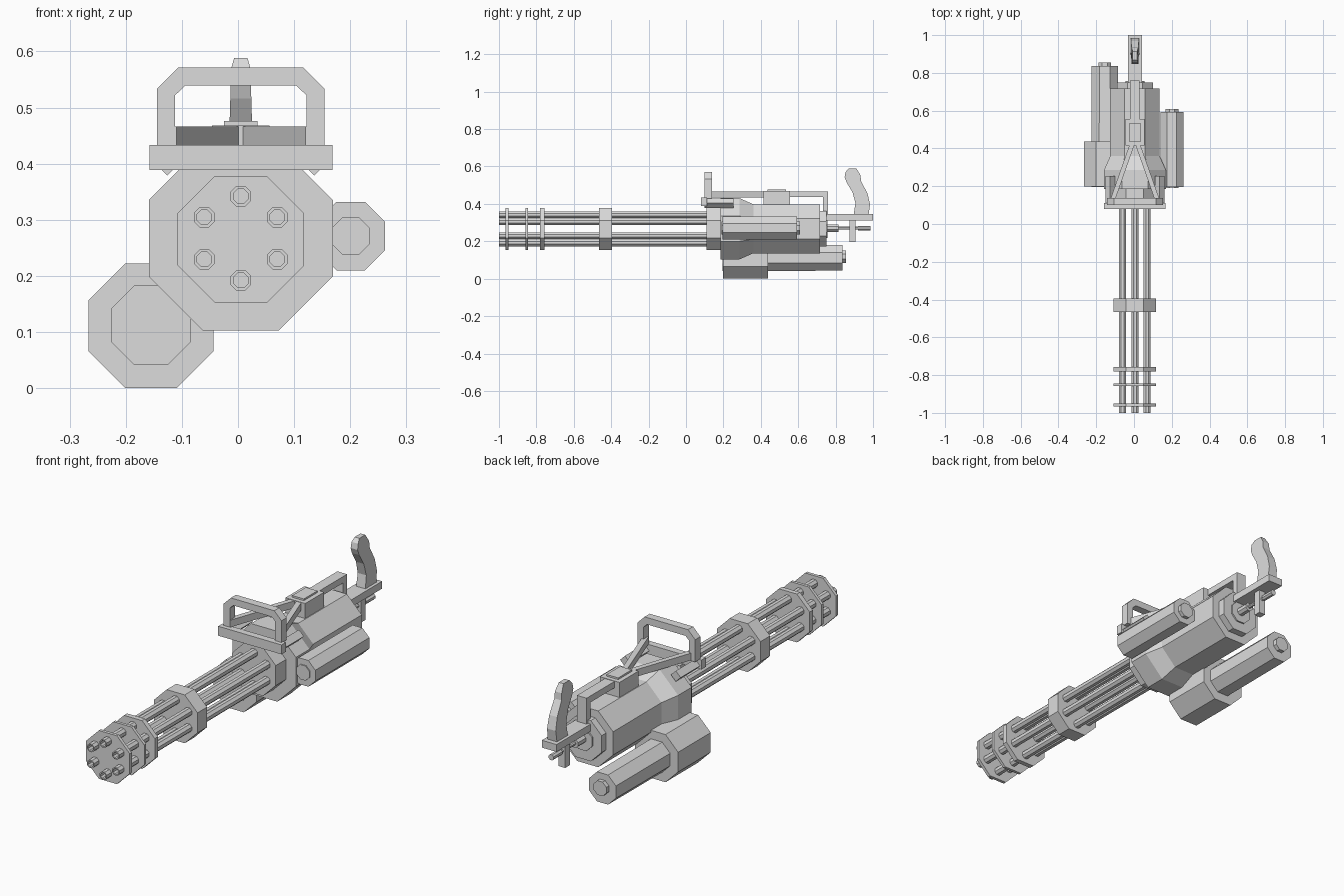
import bpy, bmesh, math
from mathutils import Vector

old = bpy.data.objects.get("Cube")
if old:
    bpy.data.objects.remove(old, do_unlink=True)

GREY = (0.72, 0.72, 0.72, 1.0)
metal = bpy.data.materials.new("plain_grey")
metal.use_nodes = True
metal.diffuse_color = GREY
metal.node_tree.nodes["Principled BSDF"].inputs["Base Color"].default_value = GREY

CX, CZ = 0.005, 0.267  # barrel axis


def finish(name, bm):
    bmesh.ops.recalc_face_normals(bm, faces=bm.faces)
    mesh = bpy.data.meshes.new(name)
    bm.to_mesh(mesh)
    bm.free()
    mesh.materials.append(metal)
    obj = bpy.data.objects.new(name, mesh)
    bpy.context.scene.collection.objects.link(obj)
    return obj


def octagon(name, x, z, steps, bore=0, depth=0.04):
    """Eight-sided turned part along y; steps are (y, half width across flats)."""
    bm = bmesh.new()
    k = 1 / math.cos(math.pi / 8)
    steps = list(steps)
    if bore:
        steps = [(steps[0][0] + depth, bore), (steps[0][0], bore)] + steps
    rings = []
    for y, r in steps:
        angles = [math.pi / 8 + i * math.pi / 4 for i in range(8)]
        rings.append([bm.verts.new((x + r * k * math.cos(a), y, z + r * k * math.sin(a)))
                      for a in angles])
    for a, b in zip(rings, rings[1:]):
        for i in range(8):
            j = (i + 1) % 8
            bm.faces.new((a[i], a[j], b[j], b[i]))
    bm.faces.new(rings[0])
    bm.faces.new(rings[-1])
    return finish(name, bm)


def box(name, x, y, z):
    """Box from (min, max) pairs."""
    bm = bmesh.new()
    bmesh.ops.create_cube(bm, size=1)
    for v in bm.verts:
        v.co = [lo + (hi - lo) * (c + 0.5) for c, (lo, hi) in zip(v.co, (x, y, z))]
    return finish(name, bm)


def extrude(name, points, offset):
    """Solid made by sweeping a flat outline along an offset."""
    bm = bmesh.new()
    face = bm.faces.new([bm.verts.new(p) for p in points])
    result = bmesh.ops.extrude_face_region(bm, geom=[face], use_keep_orig=True)
    moved = [g for g in result["geom"] if isinstance(g, bmesh.types.BMVert)]
    bmesh.ops.translate(bm, verts=moved, vec=Vector(offset))
    return finish(name, bm)


# Six hollow barrels
for i in range(6):
    a = math.pi / 2 + i * math.pi / 3
    octagon(f"barrel_{i + 1}", CX + 0.075 * math.cos(a), CZ + 0.075 * math.sin(a),
            [(-1, 0.0185), (0.15, 0.0185)], bore=0.013)

# Barrel clamps
clamps = {"muzzle_disc": (-0.965, -0.95), "second_disc": (-0.858, -0.844),
          "third_disc": (-0.78, -0.757), "middle_clamp": (-0.466, -0.395),
          "rear_clamp": (0.11, 0.19)}
for name, (y0, y1) in clamps.items():
    octagon(name, CX, CZ - 0.002, [(y0, 0.1125), (y1, 0.1125)])

# Main housing with stepped back
octagon("housing", CX, CZ, [(0.185, 0.164), (0.285, 0.164), (0.36, 0.131), (0.717, 0.131)])
octagon("housing_back_cap", CX, CZ, [(0.71, 0.095), (0.75, 0.095)])
octagon("housing_back_boss", CX, CZ, [(0.74, 0.05), (0.757, 0.05)])

# Lower drum on the right, with motor tube
octagon("drum", -0.155, 0.111, [(0.198, 0.111), (0.438, 0.111)])
octagon("drum_tube", -0.155, 0.112, [(0.195, 0.071), (0.836, 0.069)])
octagon("drum_tube_tip", -0.155, 0.118, [(0.83, 0.033), (0.855, 0.033)])

# Side canister on the left
octagon("canister", 0.201, 0.271, [(0.195, 0.061), (0.593, 0.061)])
octagon("canister_tip", 0.201, 0.271, [(0.19, 0.034), (0.61, 0.034)])

# Front crossbar and diamond rods behind it
box("crossbar", (-0.158, 0.168), (0.08, 0.112), (0.389, 0.433))
for side, s in (("left", 1), ("right", -1)):
    x, r, z = CX + s * 0.131, 0.025, 0.404
    extrude(f"{side}_rod", [(x + r, 0.1, z), (x, 0.1, z + r), (x - r, 0.1, z), (x, 0.1, z - r)],
            (0, 0.155, 0))
    # Slanted frame bars
    xa, xb, w = CX + s * 0.128, CX + s * 0.012, 0.013
    extrude(f"{side}_frame_bar", [(xa - w, 0.1, 0.433), (xa + w, 0.1, 0.433),
                                  (xb + w, 0.43, 0.433), (xb - w, 0.43, 0.433)],
            (0, 0, 0.033))

# Carry handle: mirrored chamfered arch
outer = [(0.149, 0.43), (0.149, 0.534), (0.112, 0.571)]
inner = [(0.117, 0.43), (0.117, 0.522), (0.099, 0.539)]


def arch(half):
    return half + [(-x, z) for x, z in reversed(half)]


outline = arch(outer) + arch(inner)[::-1]
extrude("carry_handle", [(CX + x, 0.1, z) for x, z in outline], (0, 0.038, 0))

# Top box, spine and rear post
box("top_box", (-0.046, 0.056), (0.415, 0.555), (0.39, 0.468))
box("top_box_lid", (-0.025, 0.035), (0.435, 0.535), (0.46, 0.476))
box("spine", (-0.02, 0.03), (0.54, 0.76), (0.436, 0.466))
box("rear_post", (-0.02, 0.03), (0.732, 0.76), (0.33, 0.45))
box("rear_plate", (-0.033, 0.043), (0.7, 1.0), (0.311, 0.345))

# Curved rear grip, thinner towards the top
grip_side = [(0.896, 0.34), (0.906, 0.404), (0.89, 0.463), (0.858, 0.516), (0.848, 0.543),
             (0.853, 0.57), (0.869, 0.588), (0.912, 0.588), (0.933, 0.553), (0.936, 0.521),
             (0.97, 0.457), (0.984, 0.398), (0.976, 0.34)]
grip = extrude("grip", [(-1, y, z) for y, z in grip_side], (2, 0, 0))
for v in grip.data.vertices:
    half = 0.024 - 0.03 * (v.co.z - 0.34)
    if v.co.z > 0.58:
        half = 0.012
    v.co.x = CX + half * v.co.x

# Trigger lever and rear rod
box("trigger_lever", (-0.012, 0.022), (0.873, 0.907), (0.195, 0.32))
octagon("rear_rod", CX, 0.27, [(0.75, 0.019), (0.815, 0.019), (0.815, 0.008),
                               (0.92, 0.008), (0.92, 0.013), (0.986, 0.013)])
